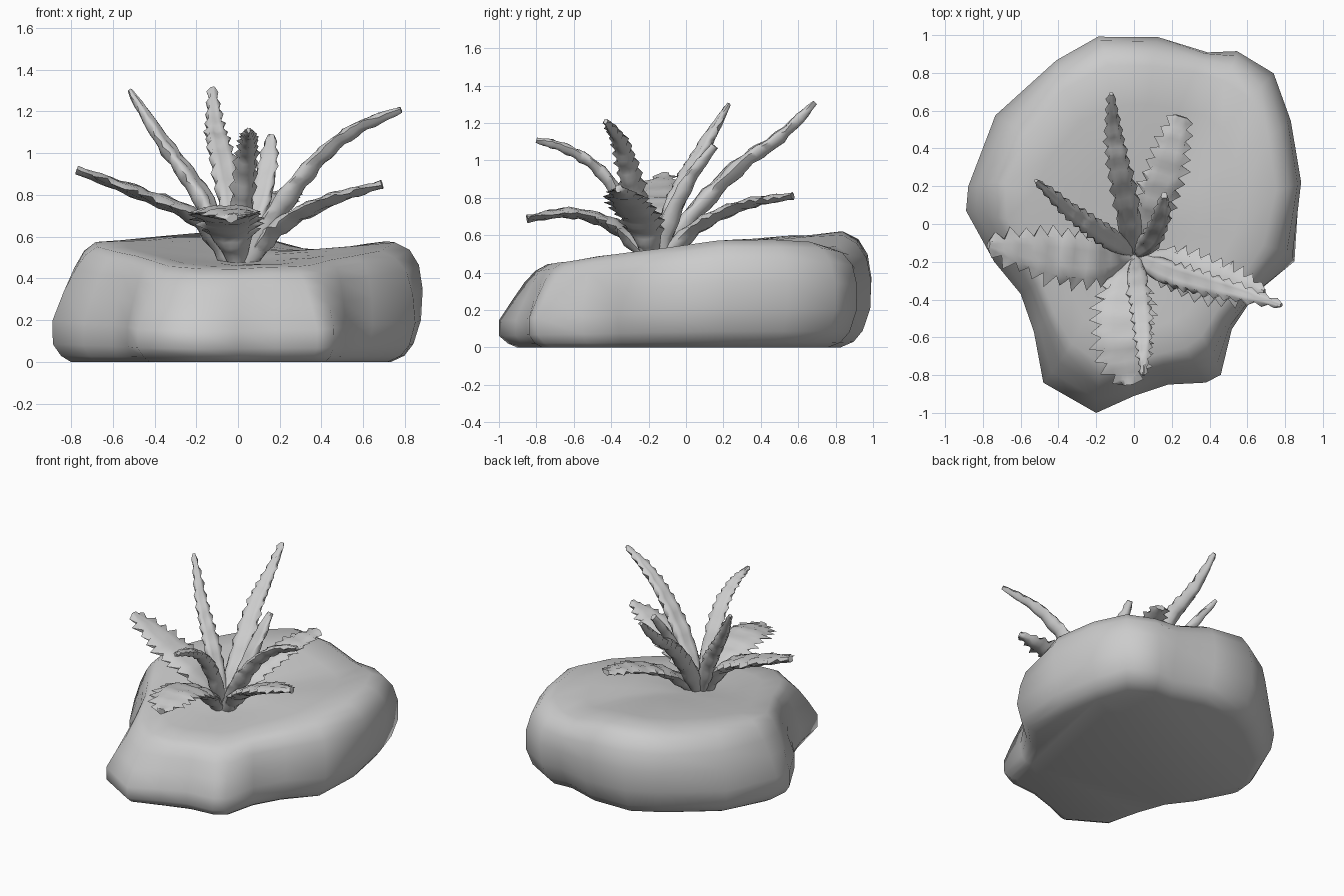
import bpy, math, random
from mathutils import Vector, noise

if "Cube" in bpy.data.objects:
    bpy.data.objects.remove(bpy.data.objects["Cube"])

random.seed(4)


def make_object(name, verts, faces, angle):
    mesh = bpy.data.meshes.new(name)
    mesh.from_pydata(verts, [], faces)
    mesh.update()
    obj = bpy.data.objects.new(name, mesh)
    bpy.context.collection.objects.link(obj)
    bpy.ops.object.select_all(action='DESELECT')
    obj.select_set(True)
    bpy.context.view_layer.objects.active = obj
    bpy.ops.object.mode_set(mode='EDIT')
    bpy.ops.mesh.select_all(action='SELECT')
    bpy.ops.mesh.normals_make_consistent(inside=False)
    bpy.ops.object.mode_set(mode='OBJECT')
    bpy.ops.object.shade_smooth_by_angle(angle=math.radians(angle))
    return obj


def bridge(rings, n, faces):
    for r in range(rings - 1):
        for i in range(n):
            j = (i + 1) % n
            faces.append((r * n + i, r * n + j, (r + 1) * n + j, (r + 1) * n + i))


# Rock: plan outline stacked in rings; front/left sides lean in, back/right bulge high
outline = [(-.2, 1), (.13, 1), (.4, .9), (.54, .925), (.75, .81), (.83, .55), (.89, .23),
           (.86, -.2), (.65, -.37), (.52, -.56), (.46, -.8), (.38, -.84), (.18, -.85),
           (0, -.91), (-.2, -1), (-.48, -.84), (-.53, -.57), (-.6, -.37), (-.74, -.2),
           (-.89, .07), (-.88, .2), (-.74, .58), (-.4, .88)]
n = len(outline)
plan = [Vector(p) for p in outline]
soft = [(plan[i - 1] + 2 * plan[i] + plan[(i + 1) % n]) / 4 for i in range(n)]


def top_z(x, y):
    dip = 0.03 * math.exp(-(x * x + (y + .17) ** 2) / .06)
    dip += .07 * math.exp(-((x - .38) / .22) ** 2) * min(1, max(0, y * 2))
    cap = .62 - .05 * max(0, x) - .09 * max(0, -x - .2)
    return min(cap, .525 + .115 * y + .035 * abs(x)) - dip


# (height fraction, scale where leaning in, scale where bulging high, outline softness)
levels = [(0, .92, .83, .3), (.05, .965, .90, .2), (.15, 1, .945, 0), (.35, 1, .985, 0),
          (.6, .945, 1, .3), (.8, .895, .985, .6), (.93, .85, .94, .9), (1, .79, .86, 1),
          (1, .62, .65, 1), (1, .4, .4, 1), (1, .2, .2, 1)]
verts, faces = [], []
for f, lean, bulge, blend in levels:
    for sharp, smooth in zip(plan, soft):
        d = sharp.normalized().dot(Vector((.55, .83)))
        t = min(1, max(0, .5 + .9 * d))
        p = sharp.lerp(smooth, blend) * (lean + (bulge - lean) * t)
        z = f * top_z(p.x, p.y)
        lump = noise.noise(Vector((p.x, p.y, z)) * 3.5)
        p = p * (1 + .025 * lump * blend)
        verts.append((p.x, p.y, z + .01 * lump * f))
bridge(len(levels), n, faces)
verts.append((0, 0, top_z(0, 0)))
last = (len(levels) - 1) * n
faces += [(last + i, last + (i + 1) % n, len(verts) - 1) for i in range(n)]
faces.append(tuple(range(n)))
make_object("rock", verts, faces, 60)


# Leaves: toothed blades swept along a smooth path
def path_point(pts, t):
    p = [2 * pts[0] - pts[1]] + pts + [2 * pts[-1] - pts[-2]]
    k = min(int(t * (len(pts) - 1)), len(pts) - 2)
    u = t * (len(pts) - 1) - k
    a, b, c, d = p[k:k + 4]
    return .5 * (2 * b + (c - a) * u + (2 * a - 5 * b + 4 * c - d) * u * u
                 + (3 * b - a - 3 * c + d) * u ** 3)


def leaf(name, pts, widths, thick, taper, tooth, teeth, cup):
    pts = [Vector(p) for p in pts]
    rings = teeth * 2 + 1
    section = [(-1, 0), (-.75, .6), (-.35, .9), (0, .8), (.35, .9), (.75, .6),
               (1, 0), (.75, -.6), (.35, -.95), (0, -1), (-.35, -.95), (-.75, -.6)]
    verts, faces = [], []
    for r in range(rings):
        t = r / (rings - 1)
        p = path_point(pts, t)
        tan = (path_point(pts, min(1, t + .02)) - path_point(pts, max(0, t - .02))).normalized()
        side = tan.cross(Vector((0, 0, 1))).normalized()
        up = side.cross(tan)
        k = min(int(t * (len(widths) - 1)), len(widths) - 2)
        u = t * (len(widths) - 1) - k
        w = (widths[k] * (1 - u) + widths[k + 1] * u) / 2
        bump = 1 + .15 * math.sin(r * 1.6)
        h = min(thick * (1 - taper * t) * bump, w * 1.1)
        for a, b in section:
            x, push, curl = a * w, 0, 0
            if abs(a) == 1 and t > .25:
                amt = tooth * random.uniform(.5, 1.3)
                x = a * (w + amt) if r % 2 else a * w * .8
                push = amt * .5 if r % 2 else 0
                curl = random.uniform(-.3, .3) * tooth
            wob = random.uniform(-.004, .004)
            verts.append(p + side * x + tan * push
                         + up * (b * h + cup * w * (a * a - .4) + wob + curl))
    bridge(rings, 12, faces)
    faces += [tuple(range(12)), tuple(range((rings - 1) * 12, rings * 12))]
    make_object(name, verts, faces, 60)


slim = [.07, .125, .135, .12, .1, .07, .025]
broad = [.07, .16, .25, .28, .25, .17, .05]

leaf("tall_back_leaf", [(-.01, -.15, .46), (-.03, .05, .74), (-.08, .3, .99), (-.11, .5, 1.13),
     (-.12, .69, 1.31)], slim, .056, .55, .012, 14, .35)
leaf("tall_left_leaf", [(-.01, -.15, .46), (-.17, -.05, .79), (-.34, .07, 1.03),
     (-.52, .23, 1.3)], [w * .85 for w in slim], .054, .55, .01, 13, .35)
leaf("tall_right_leaf", [(.03, -.19, .46), (.19, -.26, .73), (.36, -.31, .95), (.55, -.36, 1.11),
     (.78, -.43, 1.21)], slim, .054, .6, .013, 14, .3)
leaf("tall_front_leaf", [(.01, -.19, .46), (.02, -.32, .76), (.04, -.48, .97), (.05, -.65, 1.07),
     (.05, -.8, 1.11)], [w * .85 for w in slim], .045, .6, .012, 14, .3)
leaf("short_leaf", [(.02, -.15, .46), (.09, -.08, .7), (.14, .03, .92), (.16, .15, 1.08)],
     [.06, .11, .12, .11, .09, .04], .05, .6, .004, 8, .3)
leaf("broad_front_leaf", [(0, -.18, .46), (-.04, -.36, .64), (-.06, -.6, .72),
     (-.03, -.85, .69)], [.07, .16, .25, .3, .29, .24, .07], .05, .6, .035, 12, .03)
leaf("broad_left_leaf", [(-.02, -.17, .46), (-.2, -.19, .69), (-.47, -.16, .81),
     (-.77, -.11, .92)], broad, .048, .55, .035, 12, .03)
leaf("broad_right_leaf", [(.03, -.18, .46), (.2, -.23, .65), (.45, -.31, .78),
     (.69, -.36, .85)], [w * .85 for w in broad], .048, .6, .03, 12, .03)
leaf("broad_back_leaf", [(.02, -.15, .46), (.1, .08, .66), (.18, .33, .77),
     (.25, .57, .81)], [.07, .12, .17, .2, .19, .15, .08], .046, .6, .03, 12, .03)
